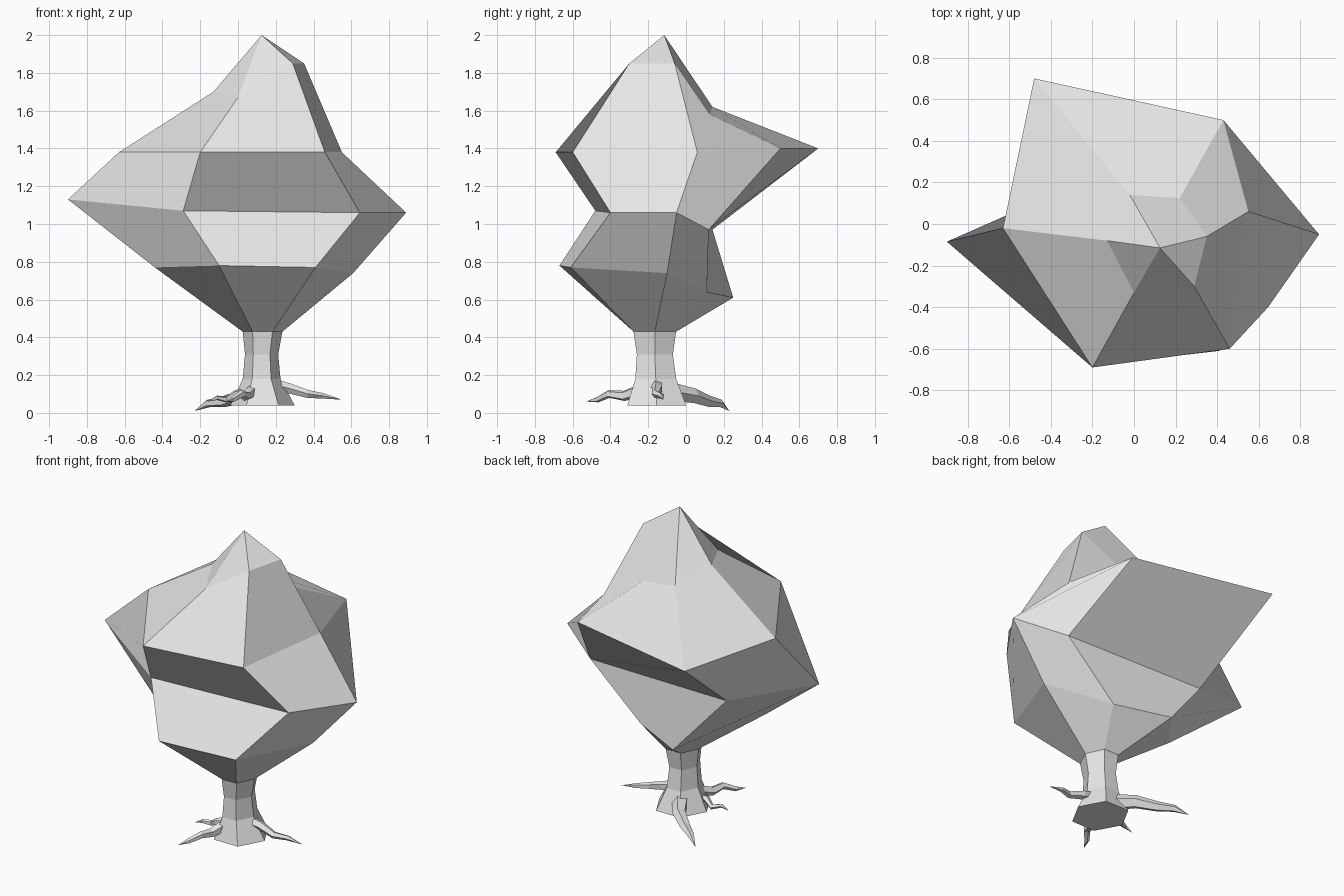
import bpy
import bmesh
from math import cos, sin, pi
from mathutils import Vector

default_cube = bpy.data.objects.get("Cube")
if default_cube:
    bpy.data.objects.remove(default_cube, do_unlink=True)

# One plain colour for the whole tree
GREY = (0.8, 0.8, 0.8, 1.0)
material = bpy.data.materials.new("light grey")
material.use_nodes = True
material.diffuse_color = GREY
material.node_tree.nodes["Principled BSDF"].inputs["Base Color"].default_value = GREY


def bridge(bm, lower, upper):
    """Join two rings of equal size with a band of quads."""
    count = len(lower)
    for i in range(count):
        j = (i + 1) % count
        bm.faces.new((lower[i], lower[j], upper[j], upper[i]))


def fan(bm, ring, tip):
    """Close a ring with triangles that meet at a point."""
    for i, vert in enumerate(ring):
        bm.faces.new((vert, ring[(i + 1) % len(ring)], tip))


def loft(bm, rings):
    """Skin a list of point rings and return the vertex rings."""
    loops = [[bm.verts.new(p) for p in ring] for ring in rings]
    for lower, upper in zip(loops, loops[1:]):
        bridge(bm, lower, upper)
    return loops


def finish(bm, name):
    bmesh.ops.recalc_face_normals(bm, faces=bm.faces)
    mesh = bpy.data.meshes.new(name)
    bm.to_mesh(mesh)
    bm.free()
    mesh.materials.append(material)
    part = bpy.data.objects.new(name, mesh)
    bpy.context.collection.objects.link(part)
    return part


def hexagon(x, y, z, radius_x, radius_y):
    """Six points starting front left and running to the left corner."""
    angles = [(i - 2) * pi / 3 for i in range(6)]
    return [(x + radius_x * cos(a), y + radius_y * sin(a), z) for a in angles]


# Trunk: hexagonal, flared at the foot and narrow in the middle
trunk_rings = [
    hexagon(0.13, -0.155, 0.04, 0.17, 0.18),
    hexagon(0.125, -0.16, 0.18, 0.10, 0.125),
    hexagon(0.125, -0.165, 0.31, 0.088, 0.11),
    hexagon(0.13, -0.165, 0.43, 0.105, 0.13),
]
bm = bmesh.new()
trunk_loops = loft(bm, trunk_rings)
bm.faces.new(trunk_loops[0])
finish(bm, "trunk")

# Canopy: irregular six-point rings, ordered
# front left, front right, right, back right, back left, left
lower_bulge = [(-0.10, -0.67, 0.78), (0.41, -0.61, 0.77), (0.61, -0.10, 0.74),
               (0.25, 0.11, 0.64), (-0.08, 0.25, 0.61), (-0.44, -0.20, 0.77)]
waist = [(-0.29, -0.48, 1.07), (0.645, -0.40, 1.06), (0.89, -0.05, 1.06),
         (0.605, 0.12, 0.97), (-0.39, 0.14, 0.97), (-0.90, -0.085, 1.13)]
upper_bulge = [(-0.20, -0.69, 1.38), (0.46, -0.60, 1.38), (0.55, 0.06, 1.38),
               (0.43, 0.50, 1.40), (-0.48, 0.70, 1.40), (-0.63, -0.02, 1.38)]
shoulder = [(0.0, -0.33, 1.67), (0.29, -0.30, 1.85), (0.35, -0.06, 1.85),
            (0.22, 0.125, 1.58), (-0.02, 0.14, 1.62), (-0.13, -0.08, 1.70)]
bm = bmesh.new()
canopy_loops = loft(bm, [trunk_rings[-1], lower_bulge, waist, upper_bulge, shoulder])
fan(bm, canopy_loops[-1], bm.verts.new((0.125, -0.115, 2.0)))
finish(bm, "canopy")


def root(name, path, thickness):
    """Tapered five-sided limb along a bent path, ending in a point."""
    points = [Vector(p) for p in path]
    rings = []
    for i, point in enumerate(points[:-1]):
        along = (points[i + 1] - points[max(i - 1, 0)]).normalized()
        side = along.cross(Vector((0, 0, 1))).normalized()
        up = side.cross(along)
        size = thickness * (1 - 0.75 * i / (len(points) - 1))
        rings.append([point + size * (side * cos(k * 2 * pi / 5) + up * sin(k * 2 * pi / 5))
                      for k in range(5)])
    bm = bmesh.new()
    loops = loft(bm, rings)
    bm.faces.new(loops[0])
    fan(bm, loops[-1], bm.verts.new(points[-1]))
    finish(bm, name)


# Roots spreading over the ground
root("side_root", [(0.18, -0.16, 0.15), (0.27, -0.15, 0.13), (0.37, -0.16, 0.10),
                   (0.45, -0.13, 0.09), (0.55, -0.12, 0.07)], 0.035)
root("front_root", [(0.08, -0.24, 0.12), (0.04, -0.33, 0.09), (0.02, -0.41, 0.10),
                    (-0.03, -0.47, 0.07), (-0.06, -0.53, 0.06)], 0.035)
root("short_root", [(0.07, -0.18, 0.11), (-0.01, -0.20, 0.10), (-0.06, -0.18, 0.07),
                    (-0.11, -0.21, 0.08), (-0.16, -0.21, 0.06)], 0.028)
root("back_root", [(0.09, -0.07, 0.11), (0.02, 0.04, 0.09), (-0.08, 0.12, 0.06),
                   (-0.16, 0.18, 0.05), (-0.23, 0.23, 0.01)], 0.05)
